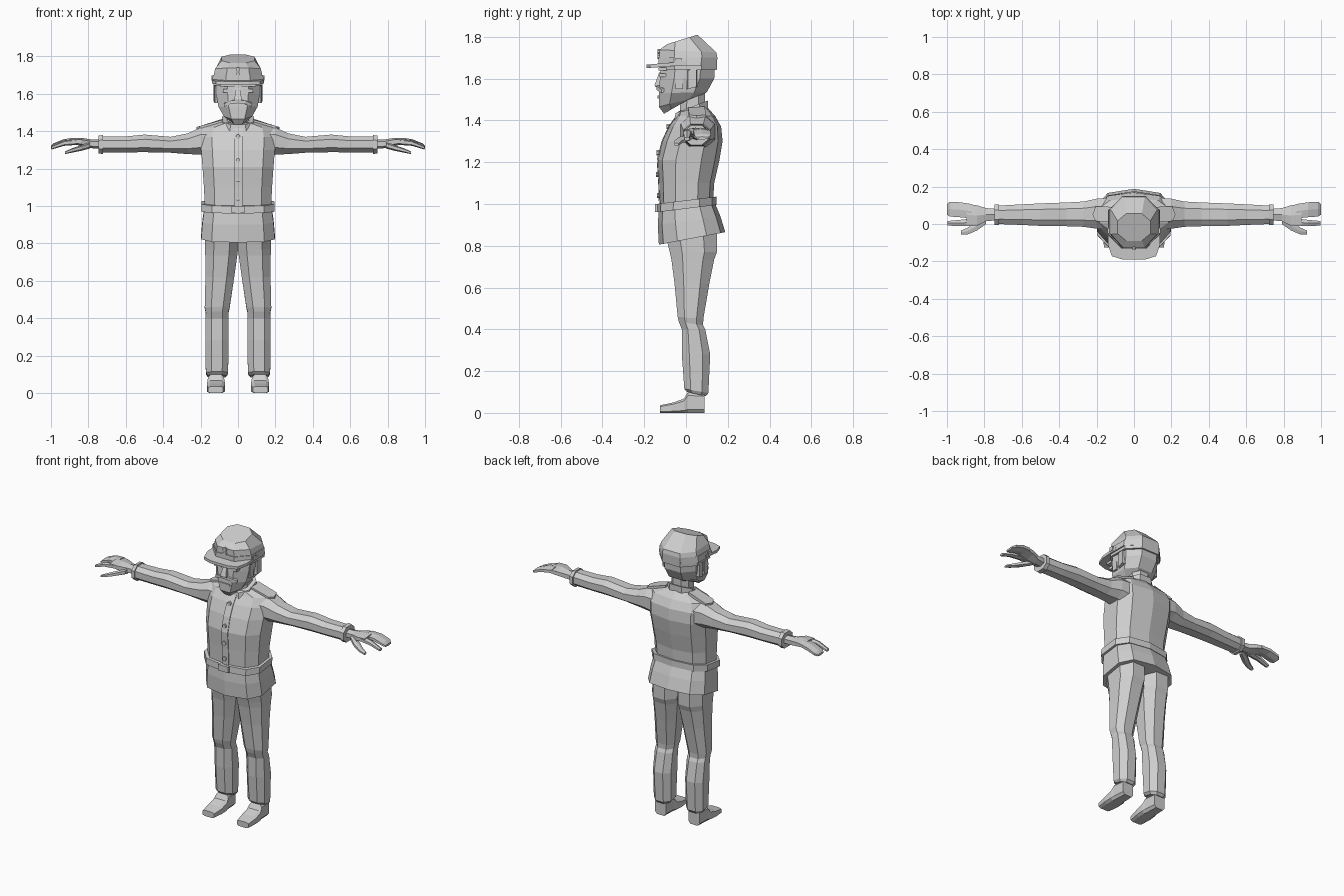
import bpy, bmesh, math
from mathutils import Vector

mat = bpy.data.materials.new("plain grey")
mat.diffuse_color = (0.62, 0.62, 0.62, 1)


def finish(name, bm, mirror=False):
    bmesh.ops.recalc_face_normals(bm, faces=bm.faces)
    me = bpy.data.meshes.new(name)
    bm.to_mesh(me)
    bm.free()
    me.materials.append(mat)
    ob = bpy.data.objects.new(name, me)
    bpy.context.collection.objects.link(ob)
    if mirror:
        m = ob.modifiers.new("mirror", 'MIRROR')
        m.use_mirror_merge = False
    return ob


def loft(name, rings, axis='z', n=8, p=0.85, mirror=False):
    """Rings are (t, a0, a1, b0, b1[, t at b1]); a/b are the other two axes in order."""
    ang = [2 * math.pi * (i + 0.5) / n for i in range(n)]
    raw = [(math.copysign(abs(math.cos(a)) ** p, math.cos(a)),
            math.copysign(abs(math.sin(a)) ** p, math.sin(a))) for a in ang]
    mu, mv = max(u for u, v in raw), max(v for u, v in raw)
    bm = bmesh.new()
    loops = []
    for r in rings:
        t0, a0, a1, b0, b1 = r[:5]
        t1 = r[5] if len(r) > 5 else t0
        loop = []
        for u, v in raw:
            u, v = (u / mu + 1) / 2, (v / mv + 1) / 2
            a, b, t = a0 + (a1 - a0) * u, b0 + (b1 - b0) * v, t0 + (t1 - t0) * v
            co = {'z': (a, b, t), 'x': (t, a, b), 'y': (a, t, b)}[axis]
            loop.append(bm.verts.new(co))
        loops.append(loop)
    for l0, l1 in zip(loops, loops[1:]):
        for i in range(n):
            j = (i + 1) % n
            bm.faces.new((l0[i], l0[j], l1[j], l1[i]))
    bm.faces.new(loops[0])
    bm.faces.new(loops[-1])
    return finish(name, bm, mirror)


def sym(rows):
    """Rows (z front, half width, y front, y back[, z back]) as centred rings."""
    return [(r[0], -r[1], r[1], *r[2:]) for r in rows]


def box(name, x0, x1, y0, y1, z0, z1, mirror=False):
    return loft(name, [(z0, x0, x1, y0, y1), (z1, x0, x1, y0, y1)], n=4, mirror=mirror)


def prism(name, pts, depth, mirror=False):
    """Closed outline of 3D points thickened along z."""
    bm = bmesh.new()
    f = bm.faces.new([bm.verts.new(q) for q in pts])
    g = bmesh.ops.extrude_face_region(bm, geom=[f])
    for v in g["geom"]:
        if isinstance(v, bmesh.types.BMVert):
            v.co.z += depth
    return finish(name, bm, mirror)


# jacket body, skirt and belt
body = [(1.00, .178, -.125, .13, 1.02), (1.10, .182, -.128, .135), (1.21, .19, -.135, .16),
        (1.30, .197, -.112, .175), (1.37, .20, -.08, .168), (1.42, .185, -.045, .14),
        (1.445, .085, -.035, .105, 1.46)]
loft("jacket_body", sym(body), n=10, p=.75)
loft("jacket_skirt", sym([(.805, .197, -.13, .188, .865), (.90, .19, -.135, .165, .94),
                          (.975, .18, -.13, .14, 1.0)]), n=10, p=.7)
loft("belt", sym([(.96, .195, -.142, .145, .995), (1.0, .195, -.14, .145, 1.035)]), n=10, p=.7)
box("belt_buckle", -.035, .035, -.148, -.13, .962, 1.0)

# jacket front flap following the chest, with buttons
bm = bmesh.new()
strip = [[bm.verts.new((x, r[2] - .005, r[0])) for x in (-.02, .025)] for r in body[:6]]
for a, b in zip(strip, strip[1:]):
    bm.faces.new((a[0], a[1], b[1], b[0]))
flap = finish("front_flap", bm)
flap.modifiers.new("thick", 'SOLIDIFY').thickness = .004
for z, y in ((1.04, -.131), (1.14, -.135), (1.245, -.132), (1.37, -.085),
             (1.705, -.128), (1.73, -.128)):
    loft("button", [(y - .008, -.012, .012, z - .012, z + .012),
                    (y + .01, -.012, .012, z - .012, z + .012)], 'y', p=1)

# collar, neck and shoulder straps
loft("collar", sym([(1.40, .09, -.055, .105, 1.455), (1.435, .085, -.05, .105, 1.495)]))
loft("neck", sym([(1.40, .06, -.03, .09), (1.55, .06, -.025, .09)]))
prism("shoulder_strap", [(.08, .01, 1.44), (.205, .015, 1.405), (.222, .05, 1.40),
                         (.205, .095, 1.405), (.08, .09, 1.445)], .022, True)

# head and face
loft("head", sym([(1.432, .04, -.105, .03, 1.51), (1.465, .075, -.13, .065, 1.515),
                  (1.53, .105, -.13, .10, 1.535), (1.60, .117, -.125, .135, 1.60),
                  (1.68, .118, -.118, .14)]))
loft("nose", sym([(1.56, .02, -.148, -.11), (1.57, .02, -.15, -.11), (1.63, .01, -.128, -.11)]), n=4)
prism("moustache", [(0, -.142, 1.55), (.04, -.14, 1.545), (.075, -.118, 1.53),
                    (.07, -.10, 1.54), (0, -.10, 1.555)], .018, True)
box("lower_lip", -.035, .035, -.136, -.11, 1.505, 1.518)
box("brow", .02, .095, -.131, -.09, 1.638, 1.653, True)
box("eye", .03, .08, -.127, -.09, 1.608, 1.625, True)
prism("ear", [(.10, .0, 1.55), (.126, .01, 1.55), (.13, .05, 1.56), (.10, .055, 1.56)], .09, True)
box("sideburn", .10, .12, -.05, -.015, 1.55, 1.66, True)

# cap with band, visor and side studs
loft("cap", sym([(1.645, .132, -.127, .147, 1.64), (1.70, .13, -.127, .15),
                 (1.738, .122, -.127, .145, 1.725), (1.765, .088, -.09, .055, 1.81)]))
loft("cap_band", sym([(1.66, .139, -.131, .145), (1.70, .134, -.131, .147)]))
half = [(.14, .0), (.14, -.11), (.118, -.172), (.06, -.19)]
prism("visor", [(x, y, 1.665 + y * .08) for x, y in half + [(-x, y) for x, y in half[::-1]]], .017)
box("cap_stud", .12, .143, -.05, -.022, 1.672, 1.698, True)

# sleeves and cuffs
loft("sleeve", [(.13, -.03, .14, 1.26, 1.425), (.20, -.025, .135, 1.275, 1.42),
                (.27, -.015, .12, 1.278, 1.388), (.36, -.012, .115, 1.285, 1.37),
                (.50, -.01, .11, 1.288, 1.382), (.60, -.005, .105, 1.287, 1.372),
                (.73, 0, .098, 1.287, 1.372)], 'x', mirror=True)
loft("cuff", [(.722, -.006, .105, 1.278, 1.38), (.745, -.006, .105, 1.282, 1.376)],
     'x', mirror=True)

# hands: palm, joined fingers, forefinger and thumb
loft("palm", [(.73, .02, .08, 1.305, 1.355), (.79, .015, .085, 1.31, 1.357),
              (.84, -.01, .10, 1.322, 1.365), (.895, -.008, .108, 1.333, 1.363)],
     'x', n=6, mirror=True)
loft("fingers", [(.87, .03, .107, 1.333, 1.365), (.93, .036, .116, 1.327, 1.358),
                 (.985, .04, .119, 1.312, 1.336), (1.0, .05, .105, 1.308, 1.322)],
     'x', n=6, mirror=True)
loft("forefinger", [(.86, -.01, .03, 1.327, 1.36), (.93, -.012, .022, 1.322, 1.35),
                    (.998, -.008, .016, 1.302, 1.32)], 'x', n=6, mirror=True)
loft("thumb", [(.79, .0, .04, 1.308, 1.342), (.84, -.035, .015, 1.295, 1.325),
               (.89, -.056, -.02, 1.285, 1.308), (.925, -.056, -.035, 1.278, 1.292)],
     'x', n=6, mirror=True)

# trousers
loft("trouser_leg", [(.92, 0, .175, -.10, .135), (.86, 0, .176, -.10, .148),
                     (.77, 0, .176, -.078, .148), (.735, .004, .175, -.07, .135),
                     (.62, .02, .174, -.055, .112), (.46, .045, .178, -.04, .083, .45),
                     (.435, .052, .172, -.034, .082, .42), (.40, .05, .174, -.02, .092),
                     (.28, .05, .175, -.02, .116), (.115, .053, .172, -.008, .107, .095),
                     (.10, .065, .162, .005, .095, .08)], mirror=True)

# shoes
loft("shoe", [(-.125, .08, .16, 0, .036), (-.06, .07, .167, 0, .05), (-.01, .07, .165, 0, .068),
              (.01, .075, .16, 0, .10), (.088, .08, .155, 0, .095)], 'y', p=.45, mirror=True)
